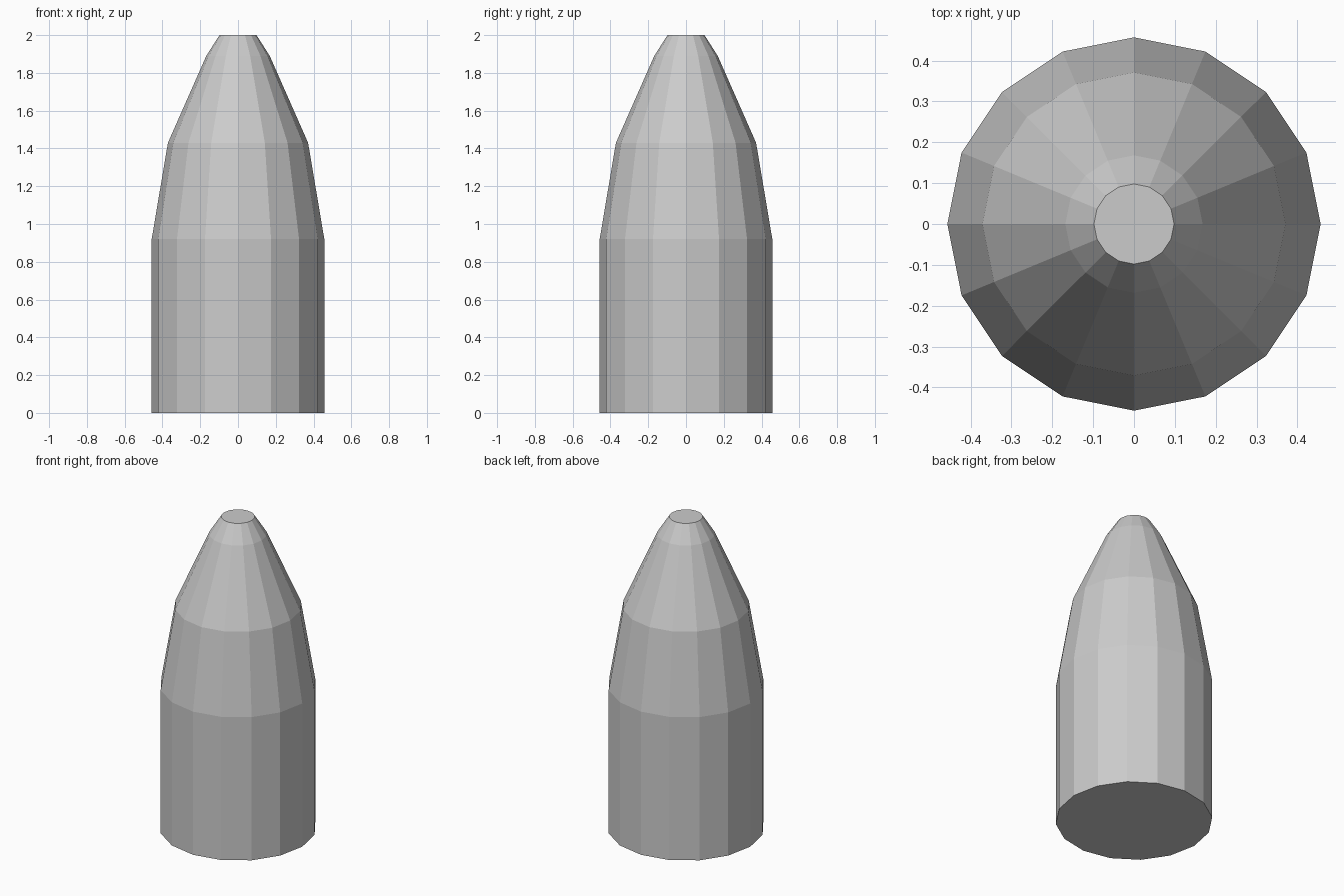
import bpy
import bmesh
from math import cos, sin, tau

if "Cube" in bpy.data.objects:
    bpy.data.objects.remove(bpy.data.objects["Cube"])

SIDES = 16
# Profile from base to blunt tip: (radius, height)
PROFILE = [(0.457, 0.0), (0.457, 0.92), (0.371, 1.43), (0.168, 1.89), (0.098, 2.0)]


def lathe(name, profile, sides):
    """Closed, flat-shaded solid of revolution about z."""
    bm = bmesh.new()
    rings = [[bm.verts.new((r * cos(tau * i / sides), r * sin(tau * i / sides), z))
              for i in range(sides)] for r, z in profile]
    for low, high in zip(rings, rings[1:]):
        for i in range(sides):
            j = (i + 1) % sides
            bm.faces.new((low[i], low[j], high[j], high[i]))
    bm.faces.new(rings[0][::-1])   # flat base
    bm.faces.new(rings[-1])        # blunt tip
    mesh = bpy.data.meshes.new(name)
    bm.to_mesh(mesh)
    bm.free()
    obj = bpy.data.objects.new(name, mesh)
    bpy.context.collection.objects.link(obj)
    return obj


# Cylindrical body with tapered nose
lathe("tapered_body", PROFILE, SIDES)
